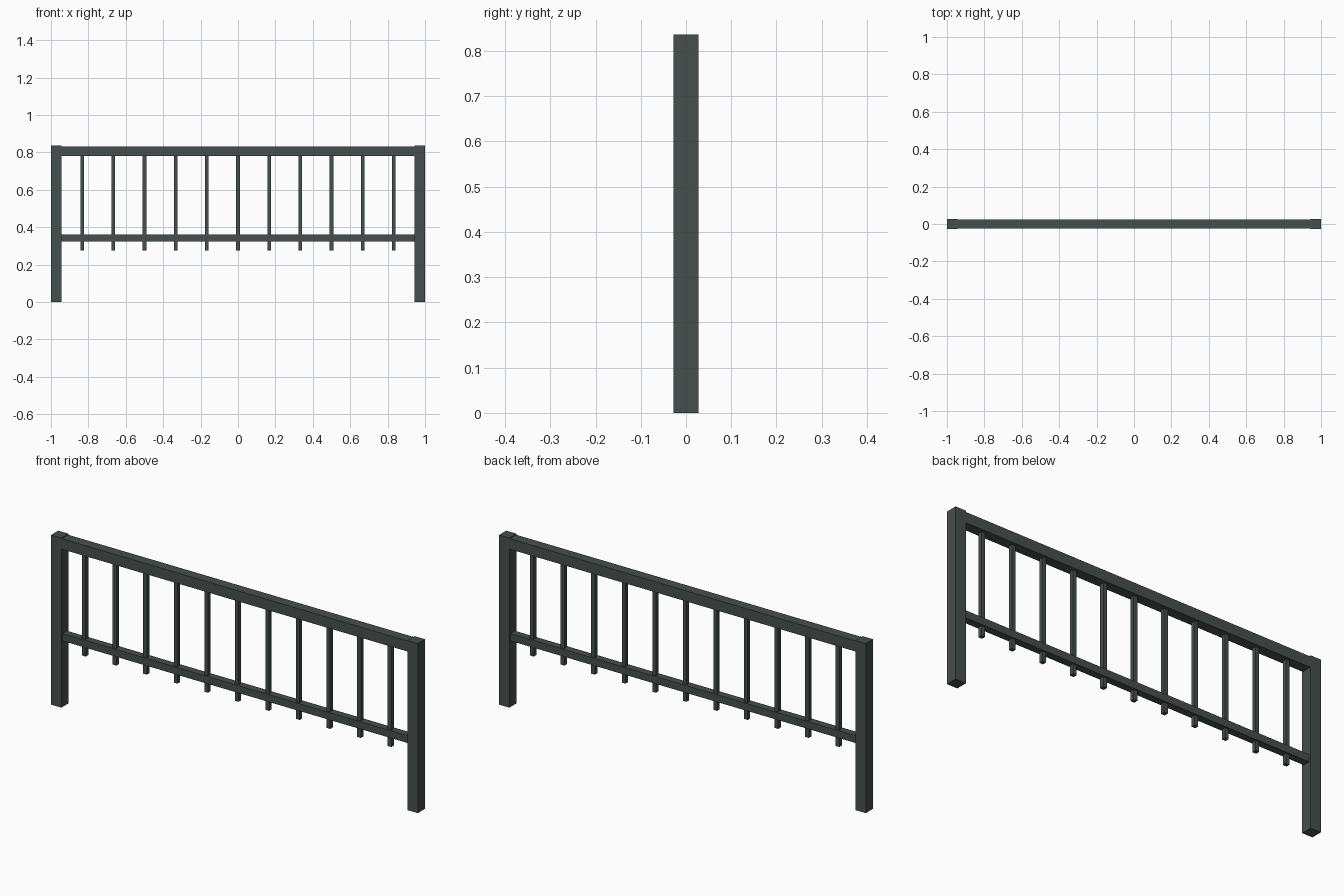
import bpy

if "Cube" in bpy.data.objects:
    bpy.data.objects.remove(bpy.data.objects["Cube"])

# Dark green-grey painted metal
paint = bpy.data.materials.new("dark_metal")
paint.diffuse_color = (0.06, 0.08, 0.075, 1)
paint.use_nodes = True
paint.node_tree.nodes["Principled BSDF"].inputs["Base Color"].default_value = paint.diffuse_color


def box(name, x, z, width, depth, height):
    """Box centred at x and y = 0, with its underside at z."""
    bpy.ops.mesh.primitive_cube_add(size=1, location=(x, 0, z + height / 2))
    ob = bpy.context.object
    ob.name = name
    ob.scale = (width, depth, height)
    bpy.ops.object.transform_apply(location=False, rotation=False, scale=True)
    ob.data.materials.append(paint)
    return ob


POST = 0.056
HEIGHT = 0.836
span = 2 - 2 * POST

# End posts
for side, label in ((-1, "left"), (1, "right")):
    box(label + "_post", side * (1 - POST / 2), 0, POST, POST, HEIGHT)

# Horizontal rails between the posts
box("top_rail", 0, 0.78, span, 0.05, 0.052)
box("lower_rail", 0, 0.325, span, 0.036, 0.036)

# Eleven square balusters, passing through the lower rail
for i in range(-5, 6):
    box(f"baluster_{i + 6}", i / 6, 0.277, 0.02, 0.02, 0.505)
